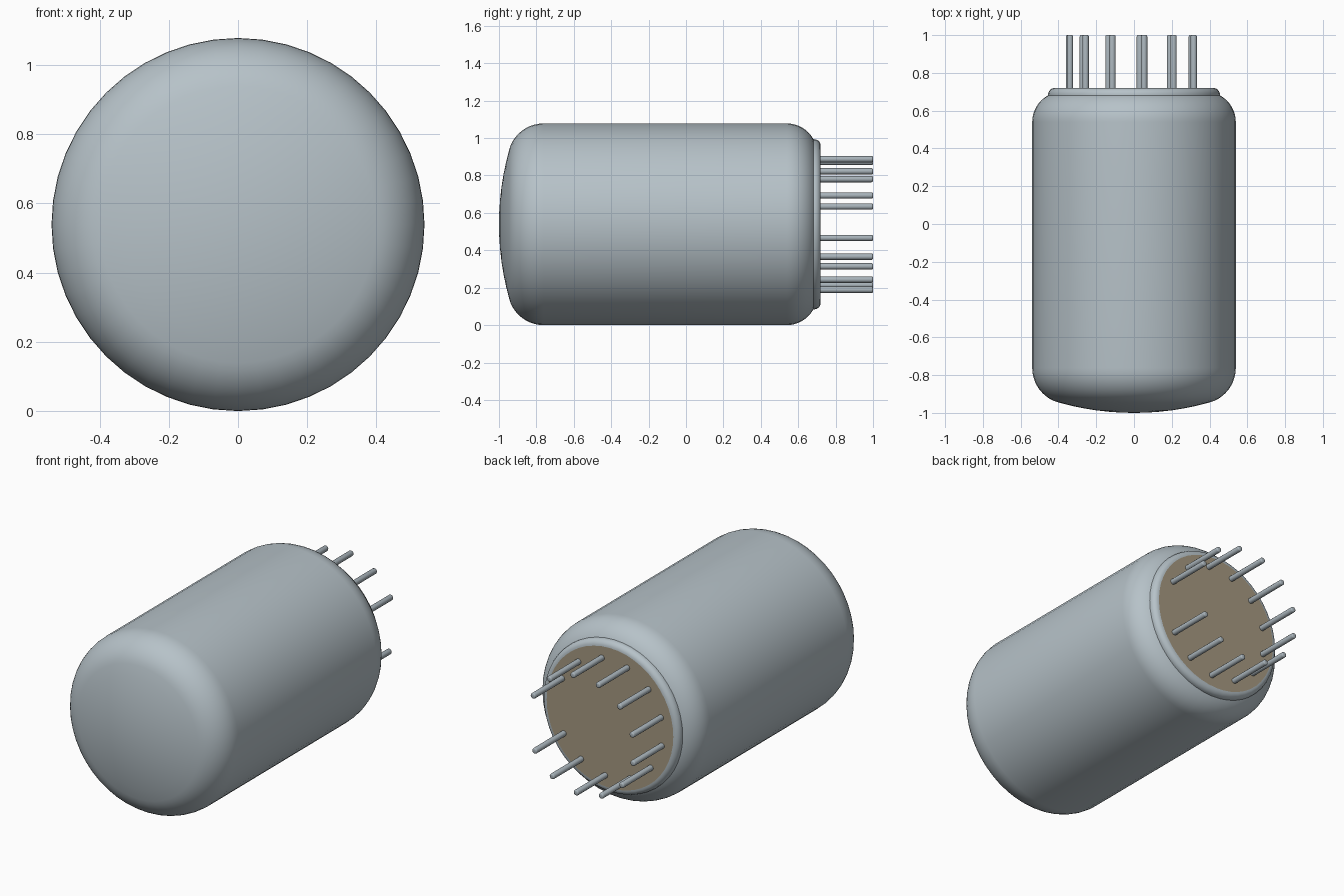
import bpy
import bmesh
import math

cube = bpy.data.objects.get("Cube")
if cube:
    bpy.data.objects.remove(cube, do_unlink=True)

R = 0.539          # envelope radius
AXIS_Z = 0.539     # height of the tube axis


def material(name, rgb, rough=0.5):
    m = bpy.data.materials.new(name)
    m.use_nodes = True
    m.diffuse_color = (*rgb, 1)
    bsdf = m.node_tree.nodes["Principled BSDF"]
    bsdf.inputs["Base Color"].default_value = (*rgb, 1)
    bsdf.inputs["Roughness"].default_value = rough
    return m


def arc(cr, cy, rad, a0, a1, n):
    """Profile points (radius, y) on a circle; 0 deg is outward, 90 deg is +y."""
    pts = []
    for i in range(n + 1):
        a = math.radians(a0 + (a1 - a0) * i / n)
        pts.append((cr + rad * math.cos(a), cy + rad * math.sin(a)))
    return pts


def lathe(name, profile, mat, segments=48, cx=0.0, cz=AXIS_Z, angle=35):
    """Spin a (radius, y) profile around an axis parallel to y."""
    bm = bmesh.new()
    rings = []
    for r, y in profile:
        if r < 1e-5:
            rings.append([bm.verts.new((cx, y, cz))])
        else:
            rings.append([bm.verts.new((cx + r * math.cos(t), y, cz + r * math.sin(t)))
                          for t in (2 * math.pi * i / segments for i in range(segments))])
    for a, b in zip(rings, rings[1:]):
        for i in range(segments):
            j = (i + 1) % segments
            if len(a) == 1:
                bm.faces.new((a[0], b[i], b[j]))
            elif len(b) == 1:
                bm.faces.new((a[i], b[0], a[j]))
            else:
                bm.faces.new((a[i], b[i], b[j], a[j]))
    bmesh.ops.recalc_face_normals(bm, faces=bm.faces)
    mesh = bpy.data.meshes.new(name)
    bm.to_mesh(mesh)
    bm.free()
    mesh.materials.append(mat)
    ob = bpy.data.objects.new(name, mesh)
    bpy.context.collection.objects.link(ob)
    bpy.ops.object.select_all(action='DESELECT')
    ob.select_set(True)
    bpy.context.view_layer.objects.active = ob
    bpy.ops.object.shade_smooth_by_angle(angle=math.radians(angle))
    return ob


glass = material("blue grey glass", (0.47, 0.54, 0.58))
metal = material("pin metal", (0.40, 0.46, 0.50))
tan = material("tan base", (0.38, 0.32, 0.22))

# Envelope: shallow domed face, rounded front shoulder, rounded rear shoulder
dome_rad = 0.40 / math.sin(math.radians(15.7))
profile = [(0.0, -1.0)]
profile += arc(0, -1.0 + dome_rad, dome_rad, -90, -74.3, 6)[1:]
profile += arc(R - 0.19, -0.762, 0.19, -74.3, 0, 10)[1:]
profile += arc(R - 0.16, 0.54, 0.16, 0, 75, 10)
profile.append((0.0, 0.695))
lathe("glass_envelope", profile, glass)

# Rim around the base, with a rounded outer edge
rim = [(0.40, 0.665), (0.455, 0.665)]
rim += arc(0.420, 0.685, 0.035, 0, 90, 6)
lathe("base_rim", rim, glass)

# Flat base disc flush with the rim
lathe("base_disc", [(0.0, 0.70), (0.420, 0.70), (0.420, 0.72), (0.0, 0.72)], tan)

# Ring of pins: 13 positions with one left empty
PIN_R = 0.017
pin = [(0.0, 0.70), (PIN_R, 0.70)]
pin += arc(PIN_R - 0.008, 0.992, 0.008, 0, 90, 3)
pin.append((0.0, 1.0))
for k in range(1, 13):
    a = math.radians(-1.8 + 360 / 13 * k)
    lathe(f"pin_{k:02d}", pin, metal, 12,
          0.352 * math.cos(a), AXIS_Z + 0.352 * math.sin(a))
